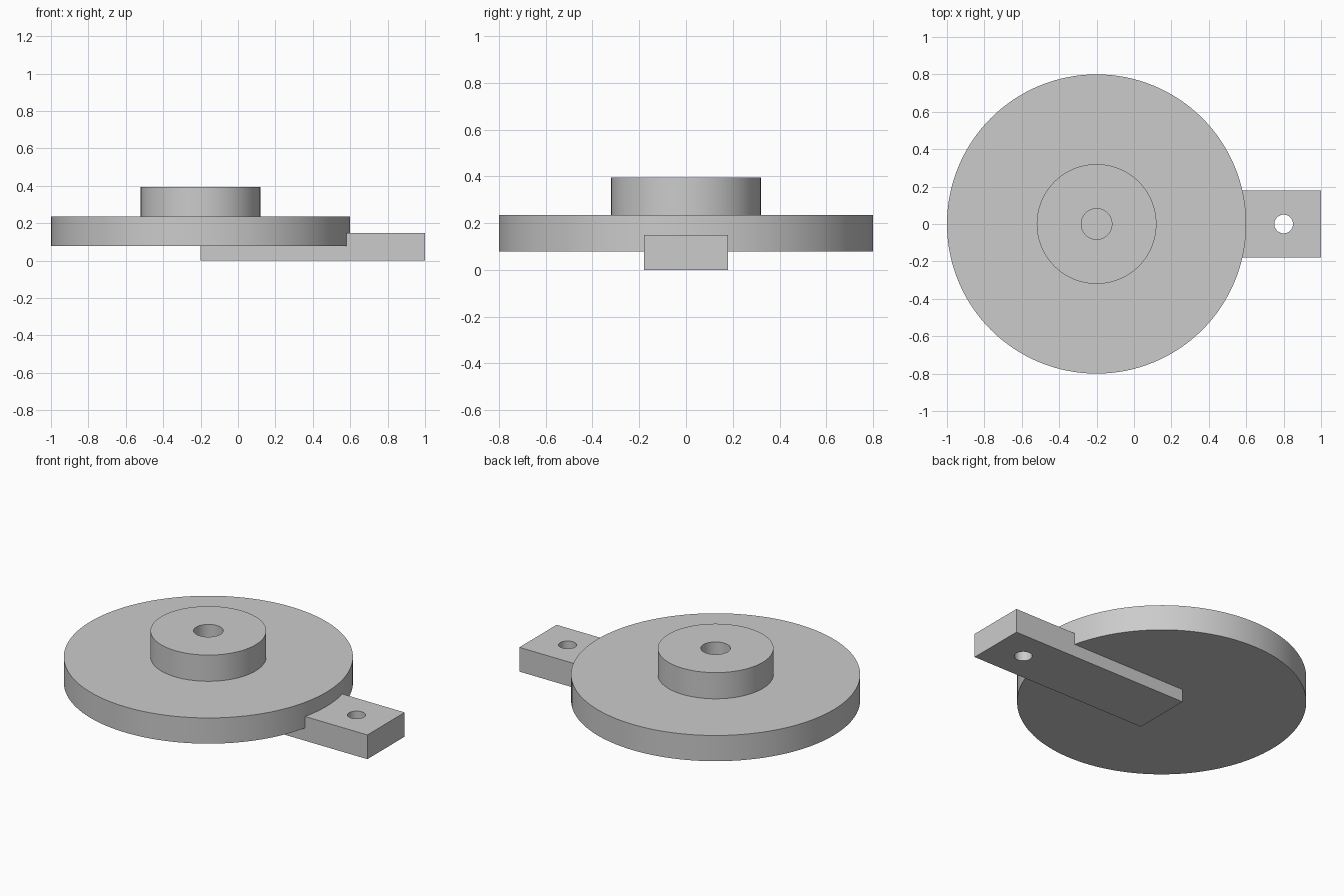
import bpy
import math

cube = bpy.data.objects.get("Cube")
if cube:
    bpy.data.objects.remove(cube, do_unlink=True)

AXIS_X = -0.2      # centre line of the disc
HOLE_X = 0.8       # pin hole in the arm

grey = bpy.data.materials.new("plain_grey")
grey.use_nodes = True
colour = (0.6, 0.6, 0.6, 1)
grey.diffuse_color = colour
grey.node_tree.nodes["Principled BSDF"].inputs["Base Color"].default_value = colour


def cylinder(name, x, radius, bottom, top, sides=128):
    bpy.ops.mesh.primitive_cylinder_add(
        vertices=sides, radius=radius, depth=top - bottom,
        location=(x, 0, (bottom + top) / 2))
    obj = bpy.context.object
    obj.name = name
    obj.data.materials.append(grey)
    return obj


def box(name, x0, x1, half_width, bottom, top):
    bpy.ops.mesh.primitive_cube_add(
        size=1, location=((x0 + x1) / 2, 0, (bottom + top) / 2))
    obj = bpy.context.object
    obj.name = name
    obj.scale = (x1 - x0, 2 * half_width, top - bottom)
    bpy.ops.object.transform_apply(location=False, rotation=False, scale=True)
    obj.data.materials.append(grey)
    return obj


def combine(target, tool, operation):
    """Apply a boolean to the target and discard the tool."""
    mod = target.modifiers.new(operation.lower(), "BOOLEAN")
    mod.operation = operation
    mod.solver = "EXACT"
    mod.object = tool
    bpy.ops.object.select_all(action="DESELECT")
    target.select_set(True)
    bpy.context.view_layer.objects.active = target
    bpy.ops.object.modifier_apply(modifier=mod.name)
    bpy.data.objects.remove(tool, do_unlink=True)


# Disc with a flat arm let into its underside
disc = cylinder("disc_with_arm", AXIS_X, 0.8, 0.078, 0.235)
arm = box("arm", AXIS_X, 1.0, 0.18, 0, 0.148)
combine(disc, arm, "UNION")

# Pin hole right through the end of the arm
combine(disc, cylinder("pin_cutter", HOLE_X, 0.05, -0.1, 0.3, 48), "DIFFERENCE")

# Raised hub with a blind bore
hub = cylinder("hub", AXIS_X, 0.32, 0.235, 0.395)
combine(disc, hub, "UNION")
combine(disc, cylinder("bore_cutter", AXIS_X, 0.082, 0.235, 0.5, 64), "DIFFERENCE")

# Smooth round walls, crisp rims
disc.select_set(True)
bpy.context.view_layer.objects.active = disc
bpy.ops.object.shade_smooth_by_angle(angle=math.radians(30))
